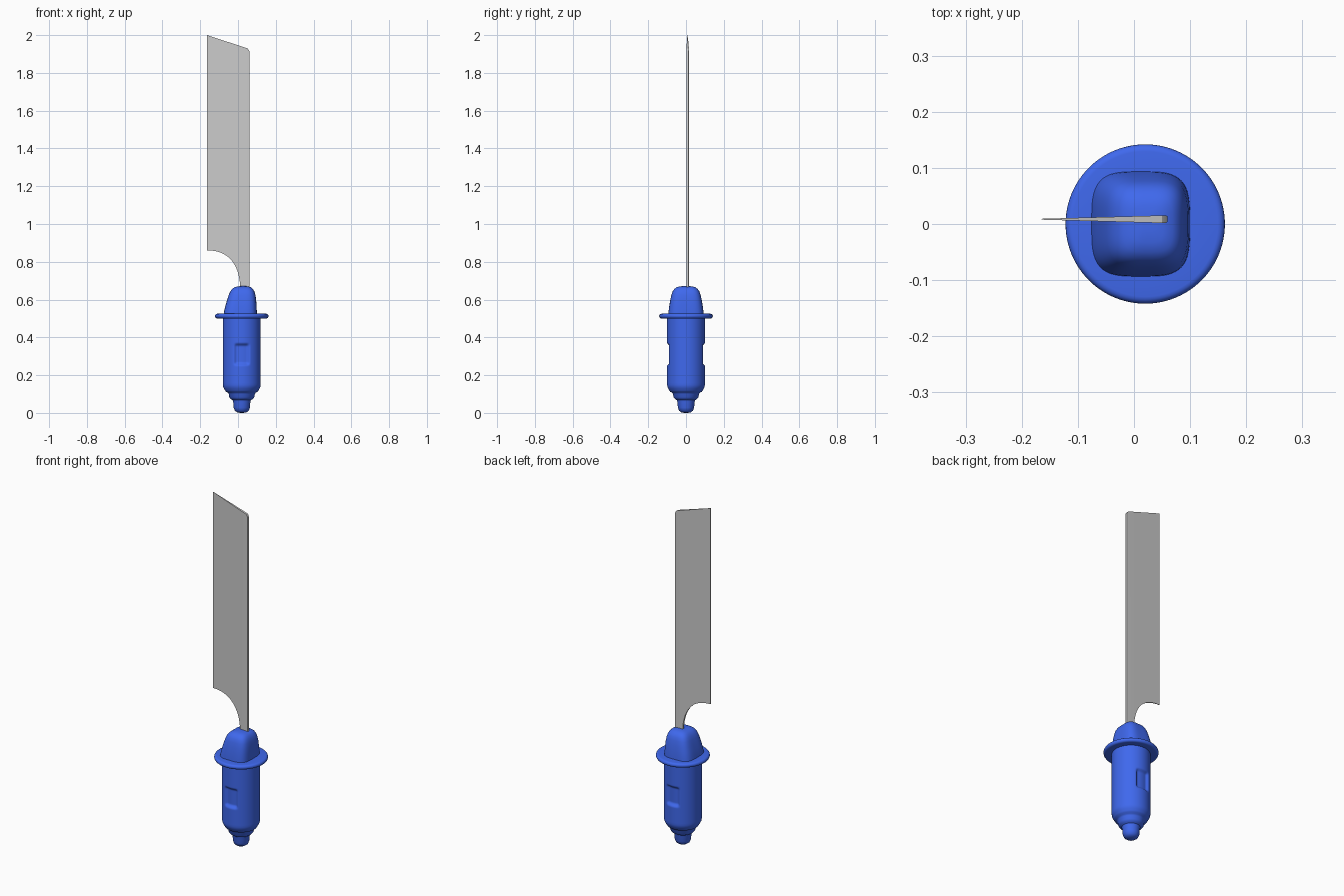
import bpy, bmesh, math

if "Cube" in bpy.data.objects:
    bpy.data.objects.remove(bpy.data.objects["Cube"])

CX = 0.02          # handle axis
SEG = 96


def mesh_object(name, rings, mat=None, smooth=40):
    """Loft closed rings of equal size and cap both ends."""
    bm = bmesh.new()
    loops = [[bm.verts.new(p) for p in ring] for ring in rings]
    n = len(loops[0])
    for a, b in zip(loops, loops[1:]):
        for i in range(n):
            j = (i + 1) % n
            bm.faces.new((a[i], a[j], b[j], b[i]))
    bm.faces.new(list(reversed(loops[0])))
    bm.faces.new(loops[-1])
    bmesh.ops.recalc_face_normals(bm, faces=bm.faces[:])
    me = bpy.data.meshes.new(name)
    bm.to_mesh(me)
    bm.free()
    ob = bpy.data.objects.new(name, me)
    bpy.context.collection.objects.link(ob)
    if mat:
        me.materials.append(mat)
    bpy.ops.object.select_all(action='DESELECT')
    ob.select_set(True)
    bpy.context.view_layer.objects.active = ob
    bpy.ops.object.shade_smooth_by_angle(angle=math.radians(smooth))
    return ob


def oval(cx, rx, ry, z, power=2.0):
    """Rounded cross-section; a higher power is squarer."""
    pts = []
    for i in range(SEG):
        a = 2 * math.pi * i / SEG
        c, s = math.cos(a), math.sin(a)
        k = (abs(c) ** power + abs(s) ** power) ** (-1 / power)
        pts.append((cx + rx * k * c, ry * k * s, z))
    return pts


def window(v, centre, half, soft):
    t = min(max((half - abs(v - centre)) / soft, 0), 1)
    return t * t * (3 - 2 * t)


def dent(p):
    """Thumb recess on the front and back of the grip."""
    x, y, z = p
    if abs(y) < 0.05:
        return p
    d = 0.014 * window(x, CX, 0.043, 0.016) * window(z, 0.31, 0.062, 0.02)
    return (x, y - math.copysign(d, y), z)


blue = bpy.data.materials.new("blue_plastic")
blue.diffuse_color = (0.05, 0.14, 0.85, 1)
blue.use_nodes = True
blue.node_tree.nodes["Principled BSDF"].inputs["Base Color"].default_value = blue.diffuse_color

# Grip with stepped pommel
pommel = [(0.008, 0), (0.025, 0.003), (0.037, 0.012), (0.043, 0.028),
          (0.045, 0.055), (0.048, 0.067), (0.058, 0.073), (0.066, 0.083),
          (0.069, 0.1), (0.074, 0.108), (0.084, 0.112), (0.089, 0.12),
          (0.094, 0.129), (0.098, 0.137), (0.1, 0.148)]
profile = pommel + [(0.1, 0.16 + 0.005 * i) for i in range(71)]
mesh_object("grip", [[dent(p) for p in oval(CX, r, r, z)] for r, z in profile], blue)

# Round flange with a rounded rim
rim = [(0.09, 0.5), (0.13, 0.5)]
for i in range(9):
    a = -math.pi / 2 + math.pi * i / 8
    rim.append((0.1295 + 0.0125 * math.cos(a), 0.5125 + 0.0125 * math.sin(a)))
rim.append((0.08, 0.525))
mesh_object("flange", [oval(CX, r, r, z) for r, z in rim[:1] + rim[2:]], blue)

# Squarish domed collar: z, left x, right x, half depth
collar = [(0.515, -0.077, 0.1, 0.094), (0.54, -0.073, 0.0995, 0.092),
          (0.57, -0.066, 0.098, 0.088), (0.6, -0.057, 0.096, 0.083),
          (0.625, -0.049, 0.092, 0.077), (0.643, -0.041, 0.087, 0.071),
          (0.656, -0.031, 0.079, 0.062), (0.665, -0.019, 0.069, 0.05),
          (0.67, 0.0, 0.052, 0.033), (0.671, 0.015, 0.035, 0.012)]
mesh_object("collar", [oval((l + r) / 2, (r - l) / 2, d, z, 3.6)
                       for z, l, r, d in collar], blue)

# Blade: wedge-section columns from cutting edge to spine
EDGE, NECK, SPINE, MID = -0.165, 0.012, 0.06, 0.0085
columns = []
for i in range(25):
    u = math.sin(math.pi / 2 * i / 24)
    low = 0.64 + 0.22 * max(1 - u ** 2.4, 0) ** (1 / 2.4)
    columns.append((EDGE + (NECK - EDGE) * u, low))
columns += [(0.04, 0.64), (0.05, 0.64), (0.057, 0.64), (SPINE, 0.64)]
rings = []
for x, low in columns:
    top = 2.0 - 0.07 * (x - EDGE) / (0.05 - EDGE)
    if x > 0.05:
        top -= 0.012 * ((x - 0.05) / 0.01) ** 2
    t = 0.0008 + 0.0057 * min((x - EDGE) / (0.04 - EDGE), 1)
    if x == SPINE:
        t = 0.005
    rings.append([(x, MID - t, low), (x, MID + t, low),
                  (x, MID + t, top), (x, MID - t, top)])
mesh_object("blade", rings, smooth=25)
